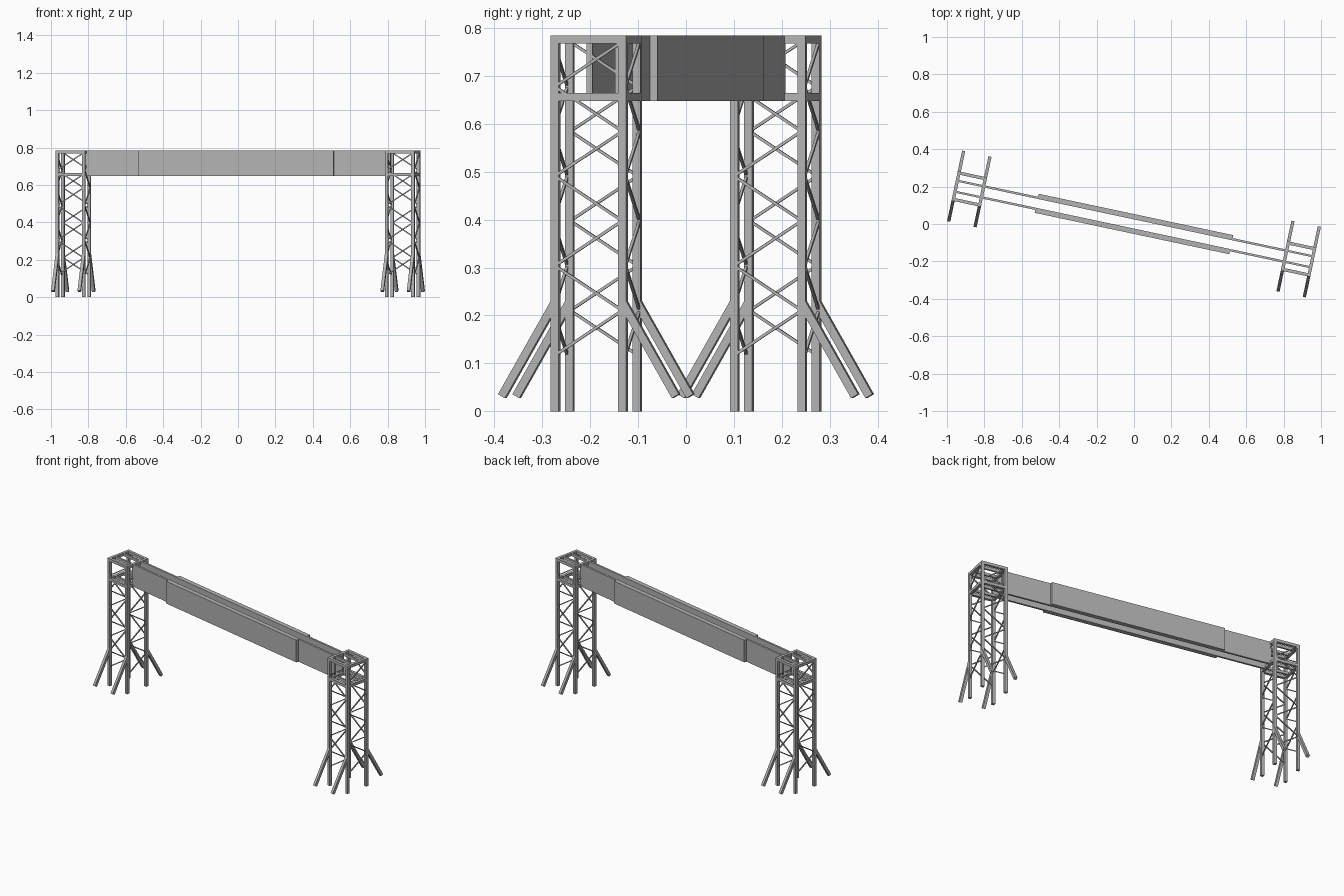
import bpy
import math
from mathutils import Vector, Matrix

cube = bpy.data.objects.get("Cube")
if cube:
    bpy.data.objects.remove(cube, do_unlink=True)

steel = bpy.data.materials.new("grey_steel")
steel.use_nodes = True
GREY = (0.45, 0.45, 0.45, 1)
steel.diffuse_color = GREY
steel.node_tree.nodes["Principled BSDF"].inputs["Base Color"].default_value = GREY

# The whole span is turned about the vertical axis
TURN = Matrix.Rotation(math.radians(-12), 4, "Z")
HALF = 0.072      # tower centre to post centre
POST = 0.017      # post thickness
TOWER = 0.9       # span centre to tower centre
TOP = 0.785
LEVELS = (0.6565, TOP - POST / 2)


def box(name, center, size, rot=None):
    bpy.ops.mesh.primitive_cube_add(size=1)
    ob = bpy.context.object
    ob.name = name
    ob.data.materials.append(steel)
    place = Matrix.Translation(center) @ (rot or Matrix())
    ob.data.transform(place @ Matrix.Diagonal((*size, 1)))
    ob.matrix_world = TURN
    return ob


def bar(name, start, end, width):
    """Square bar between two points."""
    a, b = Vector(start), Vector(end)
    d = b - a
    side = Vector((-d.y, d.x, 0))
    side = side.normalized() if side.length > 1e-6 else Vector((1, 0, 0))
    up = d.normalized()
    rot = Matrix((side, up.cross(side), up)).transposed().to_4x4()
    return box(name, (a + b) / 2, (width, width, d.length), rot)


def tower(label, cx):
    # Posts with slanted feet
    for sx in (-1, 1):
        for sy in (-1, 1):
            x, y = cx + sx * HALF, sy * HALF
            box(label + "_post", (x, y, TOP / 2), (POST, POST, TOP))
            bar(label + "_foot_strut", (x, y, 0.228),
                (x, y + sy * 0.1135, 0.0315), POST)
    # Square frames
    for z in LEVELS:
        for s in (-1, 1):
            length = 2 * HALF + POST
            box(label + "_frame_side", (cx + s * HALF, 0, z), (POST, length, POST))
            box(label + "_frame_cross", (cx, s * HALF, z), (length, POST, POST))
    # One zigzag of braces on each face
    for face in range(4):
        spin = Matrix.Rotation(face * math.pi / 2, 4, "Z")
        for k in range(7):
            s = 1 if k % 2 == 0 else -1
            ends = [spin @ Vector((e * HALF, HALF + 0.005, 0.117 + 0.0935 * n))
                    for e, n in ((s, k), (-s, k + 1))]
            shift = Vector((cx, 0, 0))
            bar(label + "_brace", ends[0] + shift, ends[1] + shift, 0.006)


tower("left_tower", TOWER)
tower("right_tower", -TOWER)

# Twin beams: chords through the towers, long panels, thicker middle panels
for s in (-1, 1):
    for z in LEVELS:
        box("beam_chord", (0, s * 0.03, z), (1.955, 0.011, POST - 0.001))
    box("beam_panel", (0, s * 0.03, 0.7165), (1.656, 0.012, 0.137))
    box("middle_panel", (0, s * 0.044, 0.7165), (1.064, 0.016, 0.137))
